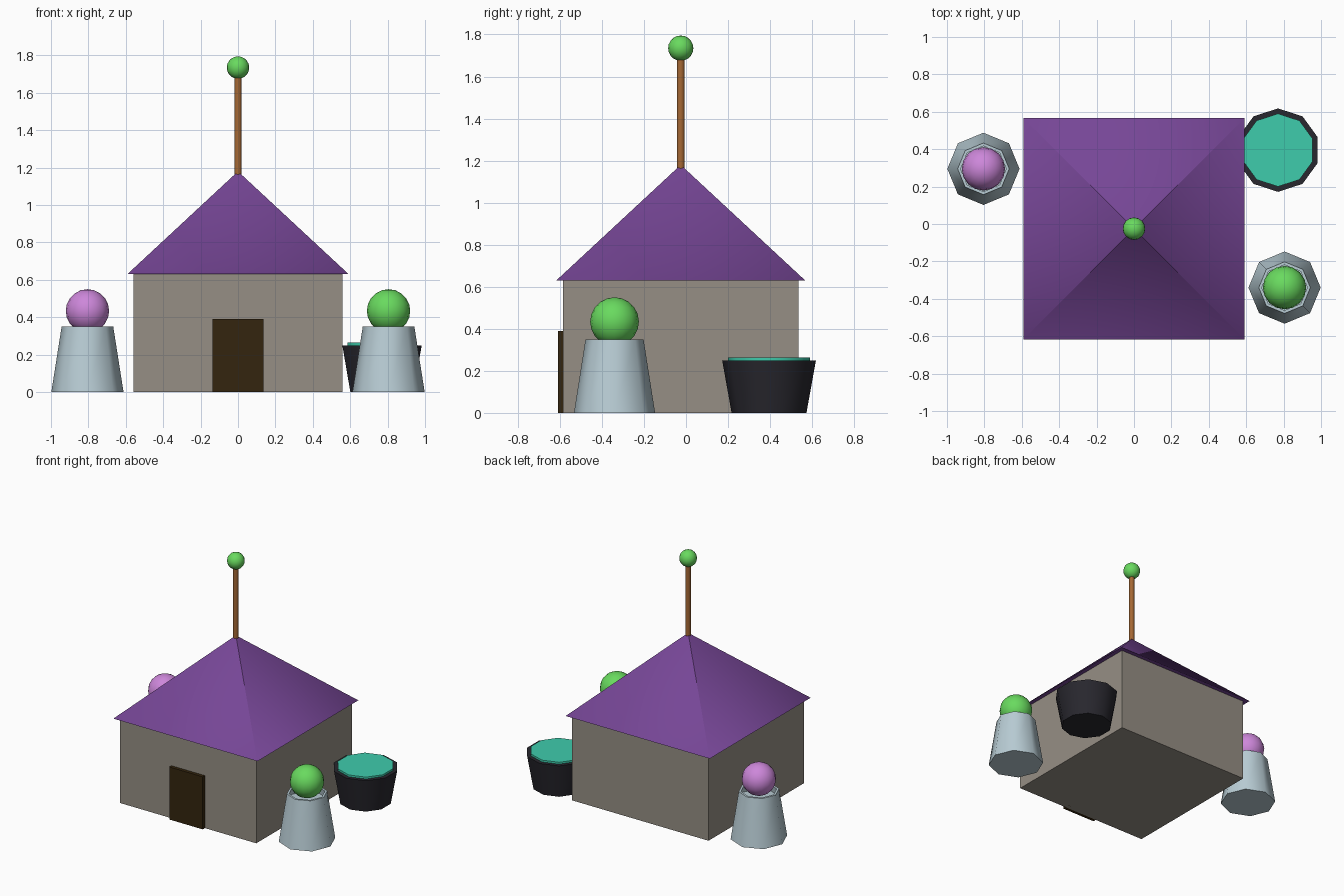
import bpy, math
from mathutils import Vector

cube = bpy.data.objects.get("Cube")
if cube:
    bpy.data.objects.remove(cube, do_unlink=True)


def material(name, srgb):
    """Flat material from a 0-255 display colour."""
    col = [((c / 255 + 0.055) / 1.055) ** 2.4 if c > 10 else c / 3294.6 for c in srgb] + [1]
    mat = bpy.data.materials.new(name)
    mat.use_nodes = True
    mat.diffuse_color = col
    mat.node_tree.nodes["Principled BSDF"].inputs["Base Color"].default_value = col
    return mat


STONE = material("warm grey wall", (150, 143, 133))
PURPLE = material("purple roof", (118, 70, 150))
DOOR = material("dark brown door", (52, 37, 14))
WOOD = material("brown wood", (165, 104, 52))
GREEN = material("leaf green", (105, 218, 95))
PINK = material("blossom pink", (205, 135, 218))
POT = material("pale blue grey pot", (184, 204, 212))
TUB = material("black tub", (40, 39, 46))
WATER = material("teal water", (62, 204, 172))


def finish(name, mat, smooth=0):
    obj = bpy.context.object
    obj.name = obj.data.name = name
    obj.data.materials.append(mat)
    if smooth:
        bpy.ops.object.shade_smooth_by_angle(angle=math.radians(smooth))
    return obj


def box(name, mat, size, centre):
    bpy.ops.mesh.primitive_cube_add(size=1, location=centre)
    bpy.context.object.scale = size
    bpy.ops.object.transform_apply(location=False, rotation=False)
    return finish(name, mat)


def ball(name, mat, radius, centre):
    bpy.ops.mesh.primitive_uv_sphere_add(segments=16, ring_count=10, radius=radius, location=centre)
    return finish(name, mat, 60)


def lathe(name, mat, profile, sides, centre):
    """Spin a (radius, height) profile into a capped solid, one corner facing back."""
    verts, faces = [], []
    for r, z in profile:
        for i in range(sides):
            a = math.tau * i / sides + math.pi / 2
            verts.append((r * math.cos(a), r * math.sin(a), z))
    for k in range(len(profile) - 1):
        for i in range(sides):
            j = (i + 1) % sides
            lo, hi = k * sides, (k + 1) * sides
            faces.append((lo + i, lo + j, hi + j, hi + i))
    faces.append(tuple(reversed(range(sides))))
    faces.append(tuple(range(len(verts) - sides, len(verts))))
    mesh = bpy.data.meshes.new(name)
    mesh.from_pydata(verts, [], faces)
    obj = bpy.data.objects.new(name, mesh)
    obj.location = centre
    bpy.context.collection.objects.link(obj)
    bpy.ops.object.select_all(action="DESELECT")
    obj.select_set(True)
    bpy.context.view_layer.objects.active = obj
    return finish(name, mat, 50)


MID_Y = -0.025
EAVES, PEAK, HALF = 0.63, 1.18, 0.592

# House body and door
box("walls", STONE, (1.12, 1.12, EAVES), (0, MID_Y, EAVES / 2))
box("door", DOOR, (0.275, 0.06, 0.39), (0, -0.58, 0.195))

# Pyramid roof with softened hips
bpy.ops.mesh.primitive_cone_add(vertices=4, radius1=HALF * math.sqrt(2), depth=PEAK - EAVES,
                                location=(0, MID_Y, (EAVES + PEAK) / 2),
                                rotation=(0, 0, math.pi / 4))
bpy.ops.object.transform_apply(location=False, rotation=True)
roof = finish("roof", PURPLE)
mesh = roof.data
normals = [Vector((0, 0, 0))] * len(mesh.loops)
for face in mesh.polygons:
    face.use_smooth = True
    for li in face.loop_indices:
        co = mesh.vertices[mesh.loops[li].vertex_index].co
        if face.normal.z < 0 or co.z > 0:
            normals[li] = face.normal.copy()
        else:
            out = Vector((co.x, co.y, 0)).normalized()
            normals[li] = (out * (PEAK - EAVES) + Vector((0, 0, HALF * math.sqrt(2)))).normalized()
mesh.normals_split_custom_set(normals)

# Roof pole and its ball
lathe("roof_pole", WOOD, [(0.019, 1.15), (0.019, 1.72)], 8, (0, MID_Y, 0))
ball("roof_ball", GREEN, 0.06, (0, MID_Y, 1.735))

# Hollow tapered pots, each holding a round bush
POT_PROFILE = [(0.193, 0), (0.138, 0.35), (0.122, 0.35), (0.128, 0.3)]
for side, x, y, mat in (("right", -0.805, 0.295, PINK), ("left", 0.805, -0.34, GREEN)):
    lathe(side + "_pot", POT, POT_PROFILE, 8, (x, y, 0))
    ball(side + "_bush", mat, 0.116, (x, y, 0.434))

# Water tub
TUB_AT = (0.77, 0.395, 0)
lathe("tub", TUB, [(0.178, 0), (0.223, 0.25)], 10, TUB_AT)
lathe("tub_water", WATER, [(0.195, 0.24), (0.195, 0.264)], 10, TUB_AT)
